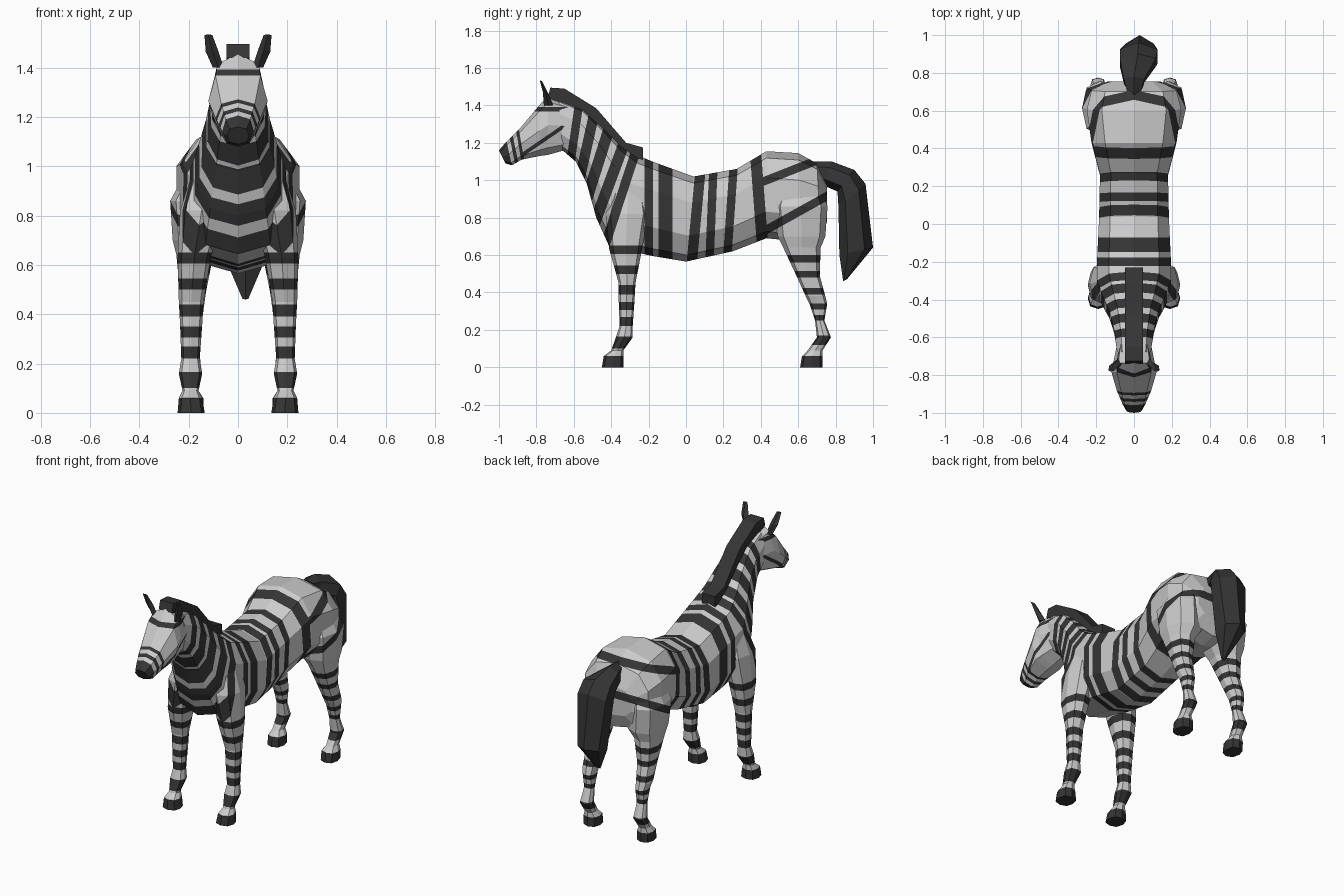
import bpy, bmesh, math
from mathutils import Vector


def material(name, v):
    m = bpy.data.materials.new(name)
    m.diffuse_color = (v, v, v, 1)
    return m


LIGHT = material("light_coat", 0.7)
DARK = material("dark_coat", 0.035)


def ring(y0, z0, y1, z1, x, w, n, power):
    """Rounded section spanning (y0,z0)-(y1,z1) in side view, half width w about x."""
    pts = []
    peak = max(abs(math.sin(2 * math.pi * k / n)) for k in range(n))
    for k in range(n):
        a = 2 * math.pi * k / n
        c, s = math.cos(a), math.sin(a) / peak
        c = math.copysign(abs(c) ** power, c) if abs(c) > 1e-6 else 0
        s = math.copysign(abs(s) ** power, s) if abs(s) > 1e-6 else 0
        pts.append((x + w * s, (y0 + y1) / 2 + c * (y0 - y1) / 2,
                    (z0 + z1) / 2 + c * (z0 - z1) / 2))
    return pts


def stripe_normal(s):
    return Vector((0, s[3] - s[1], s[0] - s[2])).normalized()


def finish(name, bm, stripes, all_dark):
    """Cut the stripe edges into the mesh, then paint the bands."""
    for s in stripes:
        no = stripe_normal(s)
        for side in (-0.5, 0.5):
            bmesh.ops.bisect_plane(
                bm, geom=bm.verts[:] + bm.edges[:] + bm.faces[:], dist=1e-5,
                plane_co=Vector((0, s[0], s[1])) + no * s[4] * side, plane_no=no)
    bmesh.ops.recalc_face_normals(bm, faces=bm.faces[:])
    for f in bm.faces:
        c = f.calc_center_median()
        dark = all_dark
        for s in stripes:
            d = c - Vector((0, s[0], s[1]))
            along = Vector((0, s[2] - s[0], s[3] - s[1]))
            t = d.dot(along) / along.length_squared
            if abs(d.dot(stripe_normal(s))) < s[4] / 2 and -0.08 < t < 1.08:
                dark = True
        f.material_index = int(dark)
    me = bpy.data.meshes.new(name)
    bm.to_mesh(me)
    bm.free()
    me.materials.append(LIGHT)
    me.materials.append(DARK)
    ob = bpy.data.objects.new(name, me)
    bpy.context.collection.objects.link(ob)
    return ob


def loft(name, rows, n=8, power=0.8, stripes=(), all_dark=False):
    bm = bmesh.new()
    rings = [[bm.verts.new(p) for p in ring(*r, n, power)] for r in rows]
    for a, b in zip(rings, rings[1:]):
        for k in range(n):
            bm.faces.new((a[k], a[(k + 1) % n], b[(k + 1) % n], b[k]))
    bm.faces.new(rings[0])
    bm.faces.new(rings[-1])
    return finish(name, bm, stripes, all_dark)


# Stripes: side-view line (y, z) to (y, z) and thickness
body_stripes = [
    (-.20, .58, -.20, 1.12, .045), (-.11, .55, -.11, 1.10, .075),
    (.03, .55, .075, 1.03, .055), (.125, .55, .145, 1.03, .045),
    (.22, .58, .255, 1.08, .045), (.41, .64, .37, 1.17, .06),
    (.42, .73, .78, .93, .045), (.43, 1.0, .66, 1.09, .045),
    (-.45, .60, -.27, 1.15, .05), (-.50, .74, -.33, 1.20, .06),
    (-.54, .87, -.41, 1.28, .06), (-.57, 1.00, -.49, 1.36, .055),
    (-.62, 1.08, -.57, 1.42, .045)]


def bands(pairs):
    return [(-1, (a + b) / 2, 1, (a + b) / 2, a - b) for a, b in pairs]


# Trunk and neck
loft("body_and_neck", [
    (.755, .97, .755, .78, 0, .14), (.70, 1.09, .72, .69, 0, .225),
    (.60, 1.145, .62, .67, 0, .25), (.43, 1.155, .43, .69, 0, .225),
    (.27, 1.06, .25, .62, 0, .18), (.04, 1.02, 0, .565, 0, .185),
    (-.18, 1.10, -.18, .595, 0, .195), (-.25, 1.13, -.41, .645, 0, .195),
    (-.34, 1.19, -.48, .80, 0, .165), (-.43, 1.28, -.53, .98, 0, .13),
    (-.55, 1.39, -.59, 1.10, 0, .105), (-.68, 1.44, -.66, 1.16, 0, .09)],
    n=10, stripes=body_stripes)

# Head
loft("head", [
    (-.62, 1.42, -.65, 1.16, 0, .09), (-.735, 1.455, -.74, 1.135, 0, .11),
    (-.785, 1.40, -.78, 1.13, 0, .12), (-.89, 1.275, -.88, 1.11, 0, .09),
    (-.97, 1.195, -.93, 1.08, 0, .062), (-1.0, 1.16, -.965, 1.09, 0, .045)],
    stripes=[(-.85, 1.38, -.66, 1.38, .025), (-.99, 1.22, -.955, 1.06, .055),
             (-.94, 1.26, -.905, 1.09, .018), (-.905, 1.29, -.87, 1.09, .016),
             (-.87, 1.14, -.68, 1.27, .02)])

# Legs, hooves included, one per side
front_rows = [(1.05, -.36, -.24, .07, .16), (.82, -.43, -.20, .06, .235),
              (.63, -.41, -.235, .11, .245), (.45, -.36, -.27, .14, .24),
              (.36, -.36, -.275, .145, .235), (.22, -.355, -.285, .155, .23),
              (.16, -.375, -.285, .145, .24), (.09, -.40, -.335, .16, .225),
              (.06, -.44, -.335, .145, .24), (0, -.45, -.335, .135, .245)]
hind_rows = [(1.0, .52, .70, .08, .20), (.86, .47, .757, .08, .275),
             (.70, .49, .745, .06, .265), (.64, .52, .72, .10, .25),
             (.49, .59, .715, .13, .235), (.38, .64, .745, .145, .235),
             (.34, .66, .755, .15, .225), (.25, .69, .74, .155, .22),
             (.16, .70, .775, .15, .23), (.09, .65, .73, .16, .225),
             (.06, .62, .73, .14, .24), (0, .61, .73, .14, .24)]
front_bands = bands([(.65, .605), (.545, .50), (.44, .39), (.35, .305),
                     (.27, .22), (.165, .10), (.06, -.02)])
hind_bands = bands([(.60, .56), (.515, .48), (.425, .39), (.34, .31),
                    (.28, .25), (.17, .12), (.06, -.02)])
front_upper = [s for s in body_stripes if -.6 < s[0] < -.15]
hind_upper = [s for s in body_stripes if s[0] > .4]
for side, sx in (("right", 1), ("left", -1)):
    for name, rows, st in (("front_leg", front_rows, front_bands + front_upper),
                           ("hind_leg", hind_rows, hind_bands + hind_upper)):
        loft(name + "_" + side,
             [(yf, z, yb, z, sx * (xi + xo) / 2, (xo - xi) / 2)
              for z, yf, yb, xi, xo in rows], stripes=st)
    # Ears
    loft("ear_" + side, [
        (-.76, 1.40, -.71, 1.40, sx * .08, .022),
        (-.765, 1.47, -.735, 1.46, sx * .105, .026),
        (-.782, 1.535, -.77, 1.53, sx * .12, .016)],
        n=4, power=1, all_dark=True)

# Mane: side profile extruded across x
outline = [(-.74, 1.44), (-.725, 1.495), (-.65, 1.49), (-.48, 1.385), (-.32, 1.20),
           (-.23, 1.175), (-.23, 1.11), (-.31, 1.13), (-.45, 1.27), (-.6, 1.39)]
bm = bmesh.new()
face = bm.faces.new([bm.verts.new((-.047, y, z)) for y, z in outline])
new = bmesh.ops.extrude_face_region(bm, geom=[face])["geom"]
bmesh.ops.translate(bm, vec=(.094, 0, 0),
                    verts=[g for g in new if isinstance(g, bmesh.types.BMVert)])
finish("mane", bm, [], True)

# Tail
loft("tail", [
    (.66, 1.10, .69, 1.0, 0, .025), (.78, 1.10, .74, .97, 0, .055),
    (.90, 1.055, .81, .94, .02, .095), (.96, .98, .815, .86, .025, .10),
    (1.0, .64, .82, .60, .03, .075), (.86, .47, .84, .46, .03, .012)],
    n=6, power=1, all_dark=True)
